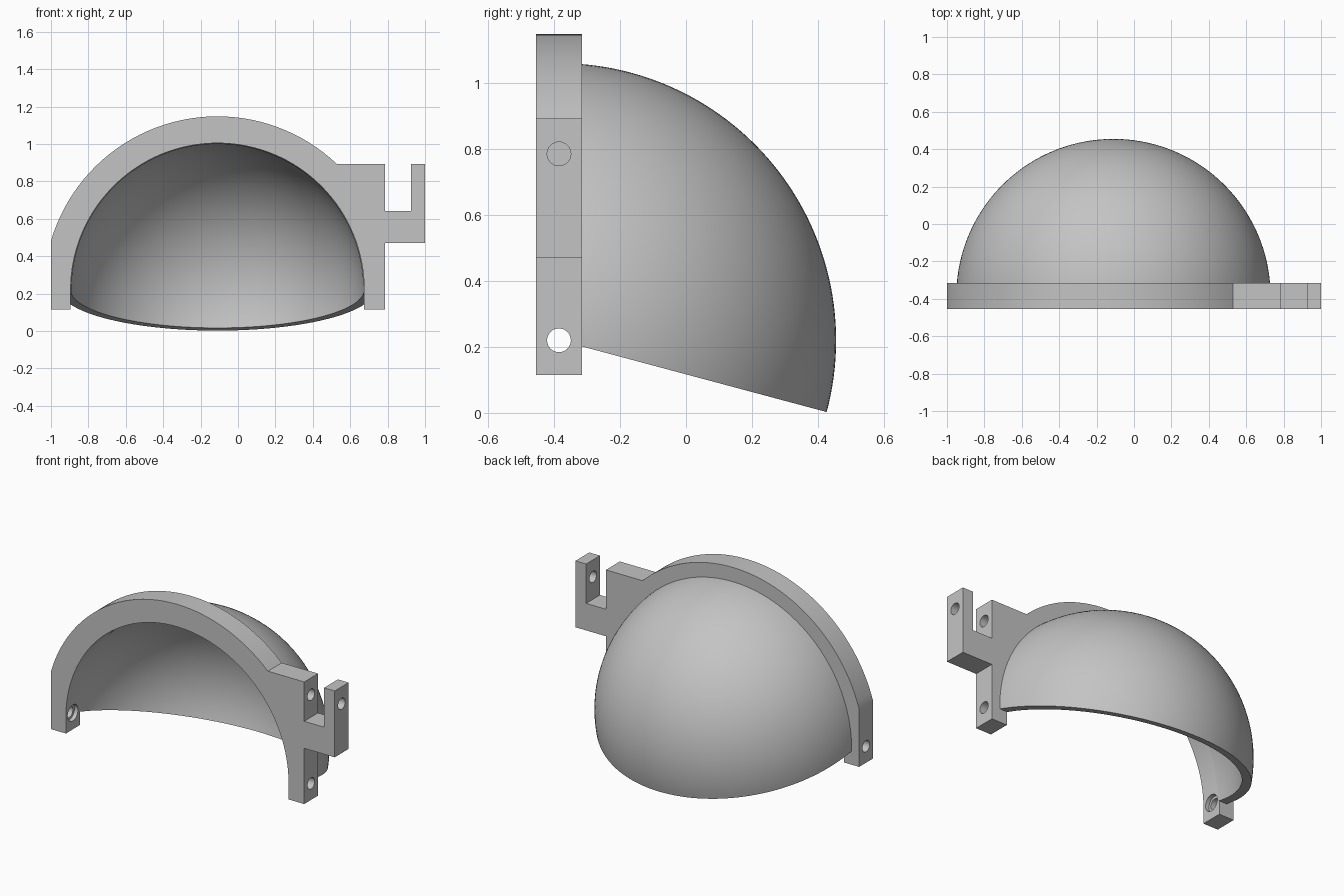
import bpy, bmesh
from math import sin, cos, pi, radians, asin, acos
from mathutils import Vector, Matrix

if "Cube" in bpy.data.objects:
    bpy.data.objects.remove(bpy.data.objects["Cube"])

CENTRE = Vector((-0.11, -0.385, 0.22))   # centre of the dome and of the pivot axis
R_OUT, R_IN, R_FRAME = 0.84, 0.785, 0.928
HALF = 0.07                              # half the frame thickness
FOOT, EAR_TOP, EAR_LOW, NOTCH = 0.115, 0.893, 0.47, 0.642
ARM_X = 0.785                            # outer side of the left arm

grey = bpy.data.materials.new("plain grey")
grey.use_nodes = True
grey.diffuse_color = (0.55, 0.55, 0.55, 1)
grey.node_tree.nodes["Principled BSDF"].inputs["Base Color"].default_value = (0.55, 0.55, 0.55, 1)


def make(name, bm):
    bmesh.ops.recalc_face_normals(bm, faces=bm.faces[:])
    mesh = bpy.data.meshes.new(name)
    bm.to_mesh(mesh)
    bm.free()
    mesh.materials.append(grey)
    obj = bpy.data.objects.new(name, mesh)
    bpy.context.collection.objects.link(obj)
    return obj


def activate(obj):
    bpy.ops.object.select_all(action='DESELECT')
    obj.select_set(True)
    bpy.context.view_layer.objects.active = obj


def smooth(obj):
    activate(obj)
    bpy.ops.object.shade_smooth_by_angle(angle=radians(25))


def arc(radius, start, end, steps):
    angles = [start + (end - start) * i / steps for i in range(steps + 1)]
    return [(CENTRE.x + radius * cos(a), CENTRE.z + radius * sin(a)) for a in angles]


def drill(target, x0, x1, z, radius):
    bm = bmesh.new()
    place = Matrix.Translation(((x0 + x1) / 2, CENTRE.y, z)) @ Matrix.Rotation(pi / 2, 4, 'Y')
    bmesh.ops.create_cone(bm, cap_ends=True, segments=32, radius1=radius, radius2=radius,
                          depth=x1 - x0, matrix=place)
    cutter = make("hole_cutter", bm)
    cutter.hide_render = True
    mod = target.modifiers.new("hole", 'BOOLEAN')
    mod.operation, mod.solver, mod.object = 'DIFFERENCE', 'EXACT', cutter
    activate(target)
    bpy.ops.object.modifier_apply(modifier=mod.name)
    bpy.data.objects.remove(cutter)


# Arched frame with the hinge ear and its notch
start = asin((EAR_TOP - CENTRE.z) / R_FRAME)
end = acos((-1 - CENTRE.x) / R_FRAME)
outline = arc(R_FRAME, start, end, 40)
outline += [(-1, FOOT), (CENTRE.x - R_IN, FOOT)]
outline += arc(R_IN, pi, 0, 64)
outline += [(CENTRE.x + R_IN, FOOT), (ARM_X, FOOT), (ARM_X, EAR_LOW), (1, EAR_LOW),
            (1, EAR_TOP), (0.925, EAR_TOP), (0.925, NOTCH), (ARM_X, NOTCH), (ARM_X, EAR_TOP)]
bm = bmesh.new()
face = bm.faces.new([bm.verts.new((x, CENTRE.y - HALF, z)) for x, z in outline])
grown = bmesh.ops.extrude_face_region(bm, geom=[face])["geom"]
bmesh.ops.translate(bm, vec=(0, 2 * HALF, 0),
                    verts=[v for v in grown if isinstance(v, bmesh.types.BMVert)])
frame = make("arched_frame", bm)

# Pivot holes with shallow counterbores on the inside, and the ear pin hole
left_in, right_in = CENTRE.x + R_IN, CENTRE.x - R_IN
drill(frame, -1.1, right_in + 0.1, CENTRE.z, 0.036)
drill(frame, left_in - 0.1, 1.1, CENTRE.z, 0.036)
drill(frame, right_in - 0.025, right_in + 0.1, CENTRE.z, 0.052)
drill(frame, left_in - 0.1, left_in + 0.025, CENTRE.z, 0.052)
drill(frame, 0.6, 1.1, 0.785, 0.036)
smooth(frame)

# Dome shell: half ring swept back and down about the pivot axis
bm = bmesh.new()
ring = arc(R_OUT, 0, pi, 72) + arc(R_IN, pi, 0, 72)
profile = bm.faces.new([bm.verts.new((x, CENTRE.y, z)) for x, z in ring])
bmesh.ops.spin(bm, geom=[profile] + profile.edges[:] + profile.verts[:], cent=CENTRE,
               axis=(-1, 0, 0), angle=radians(105), steps=56, use_duplicate=False)
bmesh.ops.remove_doubles(bm, verts=bm.verts[:], dist=0.0002)
# Trim the front so that the shell ends just inside the frame
cut = bmesh.ops.bisect_plane(bm, geom=bm.verts[:] + bm.edges[:] + bm.faces[:],
                             plane_co=(0, CENTRE.y + HALF - 0.012, 0), plane_no=(0, -1, 0),
                             clear_outer=True)
dome = make("dome_shell", bm)
smooth(dome)
